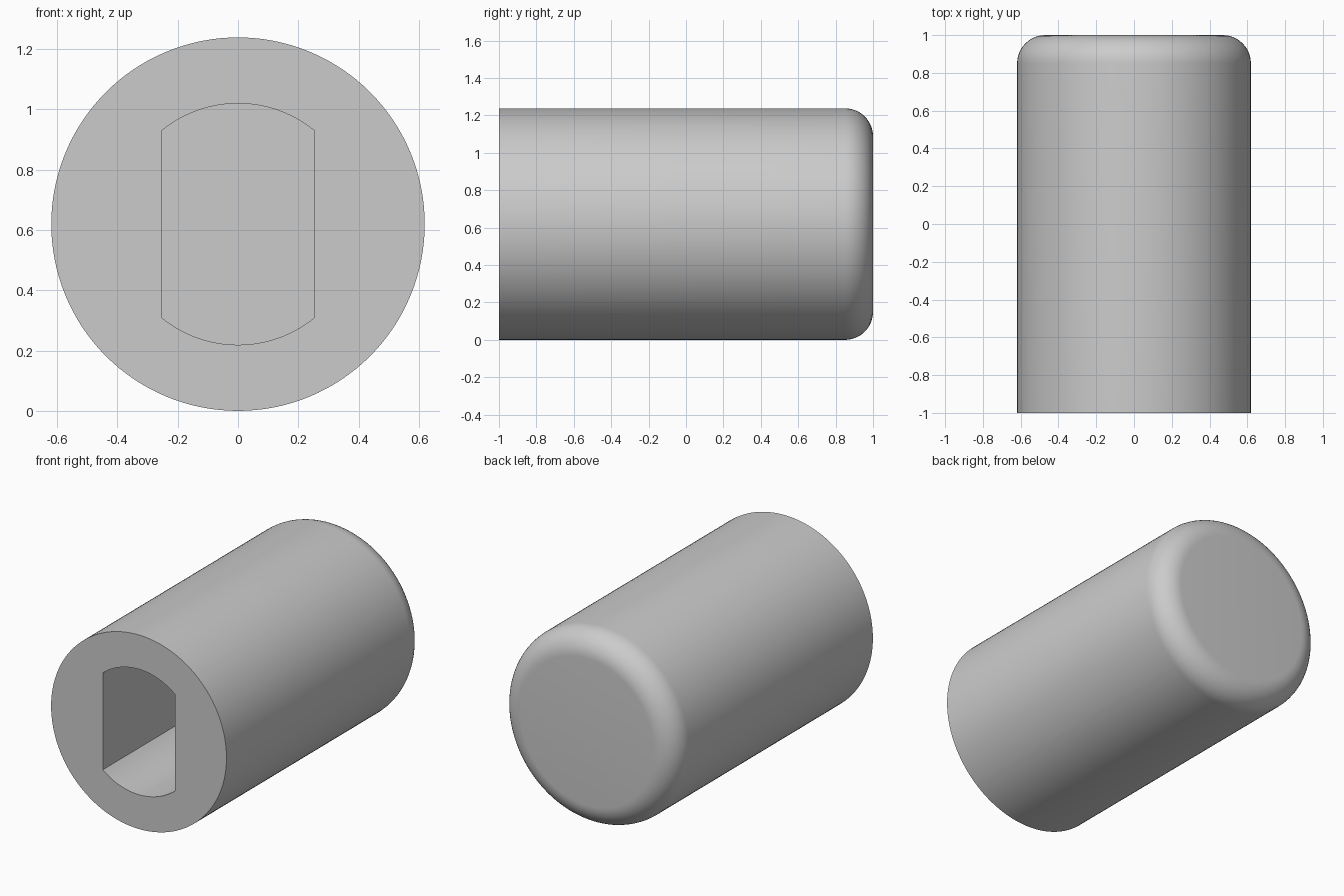
import bpy, bmesh, math

if "Cube" in bpy.data.objects:
    bpy.data.objects.remove(bpy.data.objects["Cube"])

R, FILLET, STEPS = 0.619, 0.15, 12      # outer radius and rounded back rim
SLOT_R, SLOT_W, DEPTH = 0.40, 0.254, 1.5  # double-flat blind slot

# Shared angles, including the exact slot corners
corner = math.acos(SLOT_W / SLOT_R)
angles = [math.tau * i / 128 for i in range(128)]
angles += [corner, math.pi - corner, math.pi + corner, math.tau - corner]
angles.sort()

bm = bmesh.new()


def ring(y, radius):
    return [bm.verts.new((radius(a) * math.cos(a), y, R + radius(a) * math.sin(a)))
            for a in angles]


def circle(r):
    return lambda a: r


def slot(a):
    return min(SLOT_R, SLOT_W / max(abs(math.cos(a)), 1e-6))


# Slot floor, slot mouth, outer front rim, then the rounded back rim
rings = [ring(-1 + DEPTH, slot), ring(-1, slot), ring(-1, circle(R))]
for i in range(STEPS + 1):
    t = math.pi / 2 * i / STEPS
    rings.append(ring(1 - FILLET + FILLET * math.sin(t),
                      circle(R - FILLET + FILLET * math.cos(t))))

n = len(angles)
for a, b in zip(rings, rings[1:]):
    for i in range(n):
        j = (i + 1) % n
        bm.faces.new((a[i], a[j], b[j], b[i]))
bm.faces.new(rings[0])
bm.faces.new(rings[-1])
bmesh.ops.recalc_face_normals(bm, faces=bm.faces)

mesh = bpy.data.meshes.new("slotted_cap")
bm.to_mesh(mesh)
bm.free()

# Single grey colour
grey = bpy.data.materials.new("grey")
grey.diffuse_color = (0.6, 0.6, 0.6, 1)
grey.use_nodes = True
grey.node_tree.nodes["Principled BSDF"].inputs["Base Color"].default_value = grey.diffuse_color
mesh.materials.append(grey)

cap = bpy.data.objects.new("slotted_cap", mesh)
bpy.context.collection.objects.link(cap)
bpy.context.view_layer.objects.active = cap
cap.select_set(True)
bpy.ops.object.shade_smooth_by_angle(angle=math.radians(30))
